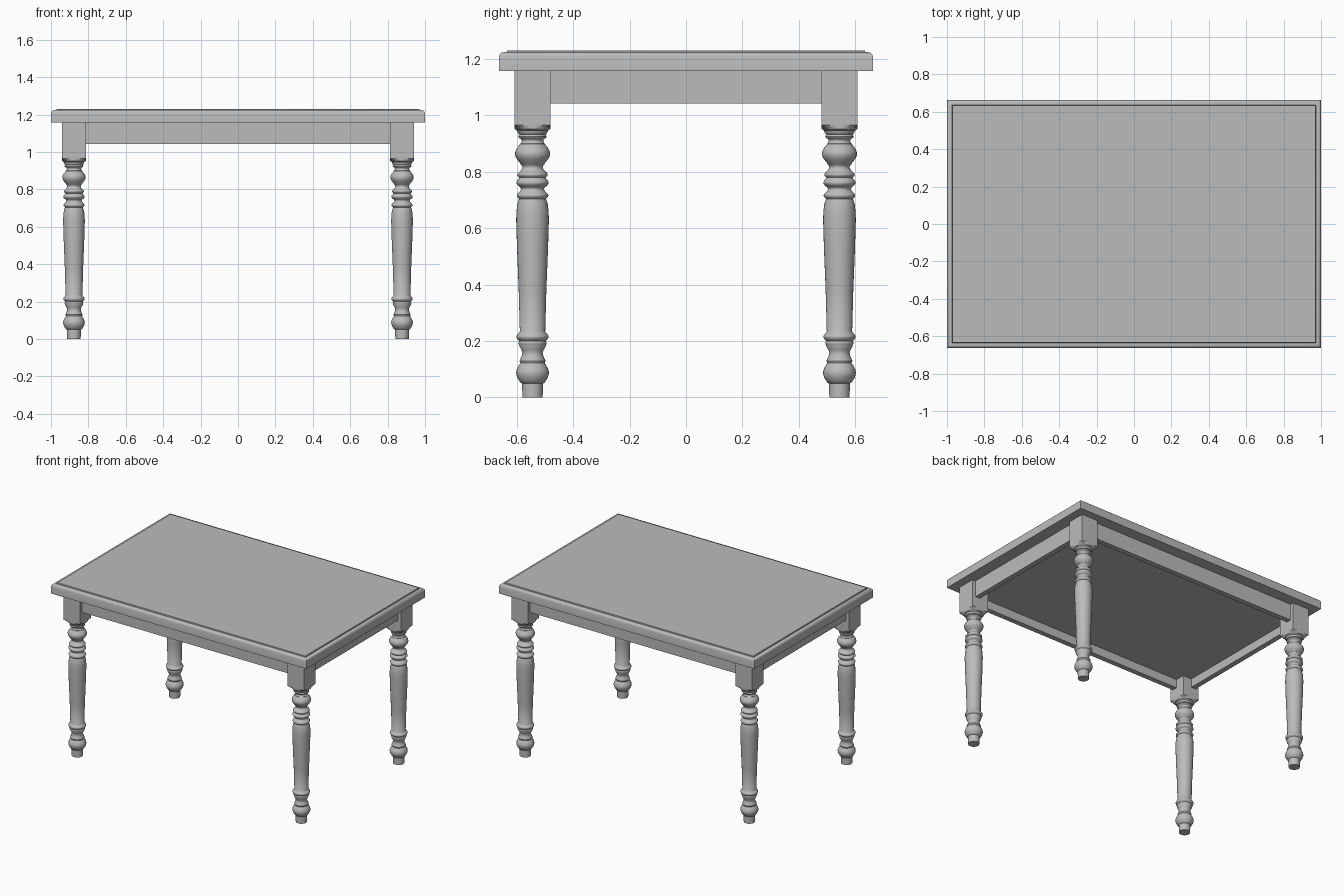
import bpy, bmesh
from math import sin, cos, pi

cube = bpy.data.objects.get("Cube")
if cube:
    bpy.data.objects.remove(cube, do_unlink=True)

TOP_X, TOP_Y = 1.0, 0.663          # tabletop half sizes
LEG_X, LEG_Y, HALF = 0.877, 0.544, 0.064
UNDER, APRON_BOTTOM, PANEL_BOTTOM = 1.157, 1.042, 1.102
SEGMENTS = 32
CORNERS = ((-1, -1), (1, -1), (1, 1), (-1, 1))

grey = bpy.data.materials.new("plain grey")
grey.use_nodes = True
grey.diffuse_color = (0.5, 0.5, 0.5, 1)
grey.node_tree.nodes["Principled BSDF"].inputs["Base Color"].default_value = grey.diffuse_color


def finish(name, bm, smooth=False):
    bmesh.ops.recalc_face_normals(bm, faces=bm.faces)
    mesh = bpy.data.meshes.new(name)
    bm.to_mesh(mesh)
    bm.free()
    mesh.materials.append(grey)
    obj = bpy.data.objects.new(name, mesh)
    bpy.context.collection.objects.link(obj)
    if smooth:
        bpy.ops.object.select_all(action="DESELECT")
        obj.select_set(True)
        bpy.context.view_layer.objects.active = obj
        bpy.ops.object.shade_smooth_by_angle(angle=pi / 5)


def loft(bm, loops):
    """Skin a stack of closed loops and cap both ends."""
    rings = [[bm.verts.new(p) for p in loop] for loop in loops]
    for a, b in zip(rings, rings[1:]):
        for i in range(len(a)):
            j = (i + 1) % len(a)
            bm.faces.new((a[i], a[j], b[j], b[i]))
    bm.faces.new(rings[0])
    bm.faces.new(rings[-1])


def bulge(z0, z1, edge, middle, steps=8):
    """Half-round turning: a bead when middle > edge, a cove otherwise."""
    return [(edge + (middle - edge) * sin(pi * i / steps), z0 + (z1 - z0) * i / steps)
            for i in range(steps + 1)]


def box(name, x, y, z0, z1, hx, hy):
    bm = bmesh.new()
    loft(bm, [[(x + sx * hx, y + sy * hy, z) for sx, sy in CORNERS] for z in (z0, z1)])
    finish(name, bm)


def clamp(v, limit):
    return max(-limit, min(limit, v))


def turning(name, x, y, profile, limit, smooth):
    """Lathe a profile, trimmed to a square of half width limit."""
    bm = bmesh.new()
    angles = [2 * pi * i / SEGMENTS for i in range(SEGMENTS)]
    loft(bm, [[(x + clamp(r * cos(a), limit), y + clamp(r * sin(a), limit), z)
               for a in angles] for r, z in profile])
    finish(name, bm, smooth)


# Tabletop with rounded shoulder and a fine groove around the raised field
bm = bmesh.new()
edge = [(0, UNDER), (0, 1.207), (0.003, 1.216), (0.009, 1.222), (0.016, 1.224),
        (0.024, 1.224), (0.025, 1.217), (0.028, 1.217), (0.029, 1.23)]
loft(bm, [[(sx * (TOP_X - d), sy * (TOP_Y - d), z) for sx, sy in CORNERS] for d, z in edge])
finish("tabletop", bm, smooth=True)

# Turned leg profile, from the foot up
profile = [(0.036, 0), (0.037, 0.05)]
profile += bulge(0.053, 0.122, 0.043, 0.058)            # foot ball
profile += [(0.046, 0.13), (0.038, 0.148), (0.036, 0.158), (0.039, 0.168), (0.047, 0.183)]
profile += bulge(0.186, 0.2, 0.047, 0.05, 4)
profile += bulge(0.202, 0.228, 0.049, 0.057)            # ankle ring
profile += [(0.045, 0.234), (0.049, 0.38), (0.055, 0.53), (0.058, 0.63),
            (0.057, 0.66), (0.054, 0.685), (0.049, 0.701)]  # tapered shaft
profile += bulge(0.704, 0.728, 0.048, 0.056)
profile += bulge(0.729, 0.748, 0.047, 0.041)
profile += bulge(0.749, 0.774, 0.049, 0.057)
profile += bulge(0.779, 0.801, 0.046, 0.054)
profile += bulge(0.803, 0.829, 0.044, 0.036)
profile += bulge(0.83, 0.899, 0.043, 0.062, 12)         # upper ball
profile += bulge(0.901, 0.918, 0.043, 0.038)
profile += bulge(0.919, 0.932, 0.046, 0.05, 4)
profile += [(0.05, 0.934), (0.055, 0.946)]

# Square block whose lower corners are cut by the turning
corner = HALF * 2 ** 0.5
block = [(0.054, 0.946), (HALF, 0.952), (corner, 0.966), (corner, UNDER)]

for sx, side in ((-1, "right"), (1, "left")):
    for sy, end in ((-1, "front"), (1, "back")):
        turning(f"{end}_{side}_leg", sx * LEG_X, sy * LEG_Y, profile, HALF, True)
        turning(f"{end}_{side}_leg_block", sx * LEG_X, sy * LEG_Y, block, HALF, False)

# Apron rails between the leg blocks, set back from their outer faces
SETBACK, THICK = 0.025, 0.018
rail_x = LEG_X + HALF - SETBACK - THICK
rail_y = LEG_Y + HALF - SETBACK - THICK
for s, end, side in ((-1, "front", "right"), (1, "back", "left")):
    box(f"{end}_apron", 0, s * rail_y, APRON_BOTTOM, UNDER, LEG_X - HALF, THICK)
    box(f"{side}_apron", s * rail_x, 0, APRON_BOTTOM, UNDER, THICK, LEG_Y - HALF)

# Thick underside panel filling the frame of rails
box("underside_panel", 0, 0, PANEL_BOTTOM, UNDER, rail_x - THICK, rail_y - THICK)
